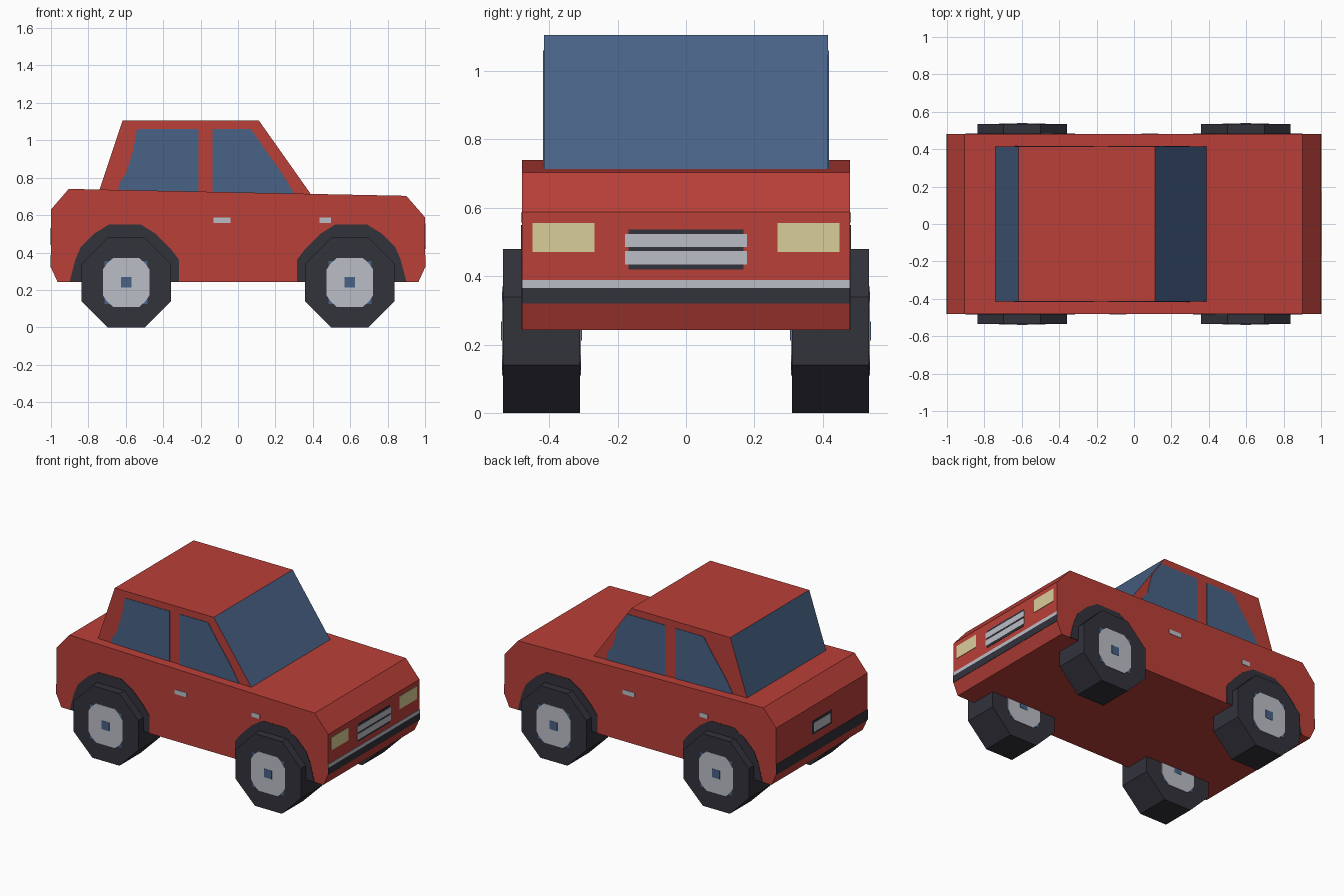
import bpy, bmesh, math

if "Cube" in bpy.data.objects:
    bpy.data.objects.remove(bpy.data.objects["Cube"])


def material(name, rgb):
    m = bpy.data.materials.new(name)
    m.diffuse_color = (*rgb, 1)
    m.use_nodes = True
    m.node_tree.nodes["Principled BSDF"].inputs["Base Color"].default_value = m.diffuse_color
    return m


RED = material("red paint", (0.49, 0.05, 0.04))
GLASS = material("blue glass", (0.065, 0.122, 0.24))
DARK = material("dark rubber", (0.032, 0.032, 0.044))
GREY = material("light metal", (0.50, 0.515, 0.565))
CREAM = material("cream lamp", (0.70, 0.61, 0.32))


def prism(name, pts, axis, lo, hi, *mats):
    """Extrude a profile along an axis: 'y' takes (x, z) points, 'x' takes (y, z)."""
    bm = bmesh.new()

    def ring(d):
        return [bm.verts.new((a, d, z) if axis == 'y' else (d, a, z)) for a, z in pts]
    a, b = ring(lo), ring(hi)
    bm.faces.new(a)
    bm.faces.new(b)
    n = len(pts)
    for i in range(n):
        j = (i + 1) % n
        bm.faces.new((a[i], a[j], b[j], b[i]))
    bmesh.ops.recalc_face_normals(bm, faces=bm.faces)
    me = bpy.data.meshes.new(name)
    bm.to_mesh(me)
    bm.free()
    for m in mats:
        me.materials.append(m)
    ob = bpy.data.objects.new(name, me)
    bpy.context.collection.objects.link(ob)
    return ob


def plate(name, pts, axis, surface, side, mat, layer=1):
    """Thin painted detail on a flat surface; layer sets the stacking order."""
    lo, hi = sorted((side * (surface - 0.001), side * (surface + 0.003 * layer)))
    return prism(name, pts, axis, lo, hi, mat)


def rect(a0, a1, z0, z1):
    return [(a0, z0), (a1, z0), (a1, z1), (a0, z1)]


# Lower body
prism("body", [(-1, 0.63), (-0.905, 0.74), (0.90, 0.703), (1, 0.588), (1, 0.32),
               (0.965, 0.243), (-0.965, 0.243), (-1, 0.32)], 'y', -0.48, 0.48, RED)

# Cabin, with glass on the sloped front and rear faces
cabin = prism("cabin", [(-0.746, 0.72), (-0.617, 1.105), (0.112, 1.105), (0.398, 0.70)],
              'y', -0.415, 0.415, RED, GLASS)
for p in cabin.data.polygons:
    if abs(p.normal.x) > 0.5:
        p.material_index = 1

# Side windows; the far side repeats the near side turned round the cabin centre
windows = {
    -1: ([(-0.645, 0.70), (-0.635, 0.77), (-0.60, 0.82), (-0.56, 0.95), (-0.54, 1.06),
          (-0.21, 1.06), (-0.21, 0.70)],
         [(-0.135, 0.70), (-0.135, 1.06), (0.07, 1.06), (0.145, 0.95), (0.225, 0.84), (0.31, 0.70)]),
    1: ([(0.295, 0.70), (0.285, 0.77), (0.245, 0.82), (0.215, 0.945), (0.14, 1.06),
         (-0.14, 1.06), (-0.14, 0.70)],
        [(-0.215, 0.70), (-0.215, 1.06), (-0.42, 1.06), (-0.495, 0.95), (-0.575, 0.84), (-0.66, 0.70)]),
}
for side, shapes in windows.items():
    for pts in shapes:
        plate("side_window", pts, 'y', 0.415, side, GLASS)

# Wheel arches, door handles and wheels
arch = [(-0.90, 0.245), (-0.87, 0.36), (-0.84, 0.43), (-0.77, 0.50), (-0.69, 0.55), (-0.52, 0.55),
        (-0.44, 0.50), (-0.36, 0.42), (-0.315, 0.36), (-0.315, 0.245)]
R = 0.24 / math.cos(math.pi / 8)
tyre = [(R * math.cos((i + 0.5) * math.pi / 4), 0.24 + R * math.sin((i + 0.5) * math.pi / 4))
        for i in range(8)]
hub = [(sx * a, 0.24 + sz * b) for sx, sz, order in ((1, 1, 1), (-1, 1, -1), (-1, -1, 1), (1, -1, -1))
       for a, b in ((0.124, 0.07), (0.102, 0.102), (0.07, 0.13))[::order]]


def shift(pts, dx):
    return [(x + dx, z) for x, z in pts]


for side in (-1, 1):
    for a0, a1 in ((-0.13, -0.04), (0.436, 0.497)):
        plate("door_handle", rect(*sorted((-side * a0, -side * a1)), 0.557, 0.586),
              'y', 0.48, side, GREY)
    for end in (-1, 1):
        plate("wheel_arch", [(-end * x, z) for x, z in arch], 'y', 0.48, side, DARK)
        cx = 0.598 * end
        prism("wheel", shift(tyre, cx), 'y', *sorted((side * 0.31, side * 0.535)), DARK)
        # Hub layers on the outer and inner wheel faces
        for face, s in ((0.535, side), (-0.31, -side)):
            plate("hub_back", shift(rect(-0.115, 0.115, 0.125, 0.355), cx), 'y', face, s, GLASS, 0.6)
            plate("hub_disc", shift(hub, cx), 'y', face, s, GREY, 1.2)
            plate("hub_cap", shift(rect(-0.028, 0.028, 0.212, 0.268), cx), 'y', face, s, GLASS, 1.8)

# Front: headlights, grille and bumper
for s in (-1, 1):
    plate("headlight", rect(*sorted((s * 0.268, s * 0.449)), 0.47, 0.555), 'x', 1, 1, CREAM)
plate("grille_frame", rect(-0.168, 0.168, 0.42, 0.537), 'x', 1, 1, DARK, 0.6)
for z0, z1 in ((0.434, 0.473), (0.485, 0.523)):
    plate("grille_bar", rect(-0.178, 0.178, z0, z1), 'x', 1, 1, GREY, 1.2)
plate("front_bumper", rect(-0.48, 0.48, 0.32, 0.366), 'x', 1, 1, DARK, 0.7)
plate("front_bumper_trim", rect(-0.48, 0.48, 0.366, 0.388), 'x', 1, 1, GREY, 0.7)

# Rear: plain plate and bumper
plate("rear_plate_frame", rect(-0.105, 0.105, 0.44, 0.53), 'x', 1, -1, DARK, 0.6)
plate("rear_plate", rect(-0.085, 0.085, 0.455, 0.515), 'x', 1, -1, GREY, 1.2)
plate("rear_bumper", rect(-0.48, 0.48, 0.32, 0.388), 'x', 1, -1, DARK, 0.7)
